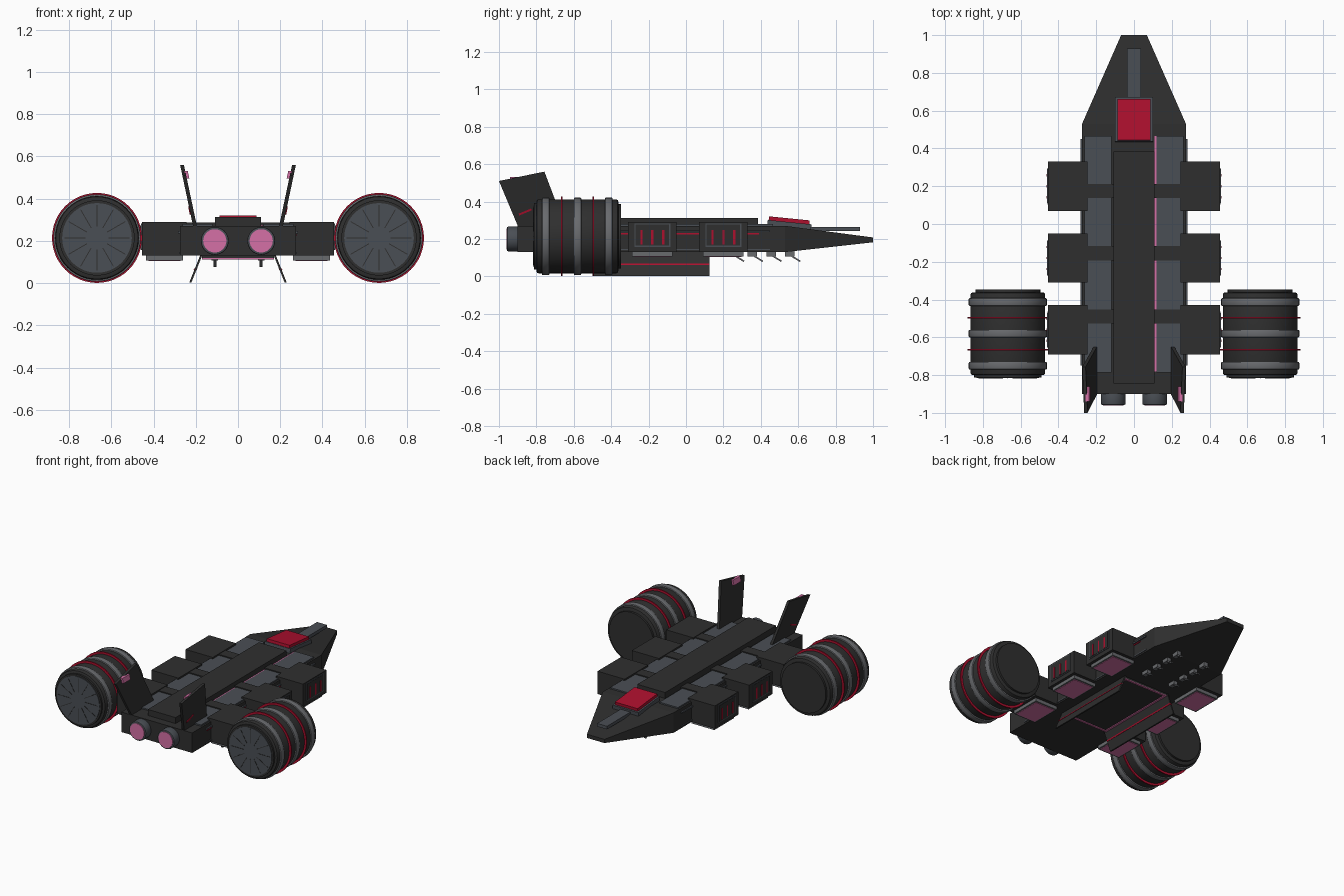
import bpy, bmesh, math
from mathutils import Matrix, Vector

if "Cube" in bpy.data.objects:
    bpy.data.objects.remove(bpy.data.objects["Cube"], do_unlink=True)


def material(name, r, g, b):
    m = bpy.data.materials.new(name)
    m.use_nodes = True
    m.diffuse_color = (r, g, b, 1)
    m.node_tree.nodes["Principled BSDF"].inputs["Base Color"].default_value = (r, g, b, 1)
    return m


DARK = material("charcoal", .028, .028, .028)
GREY = material("slate grey", .068, .077, .09)
STEEL = material("steel grey", .14, .145, .155)
RED = material("crimson", .42, .005, .027)
PINK = material("pink glow", .66, .16, .38)


def finish(name, bm, mat, smooth=False):
    bmesh.ops.recalc_face_normals(bm, faces=bm.faces)
    mesh = bpy.data.meshes.new(name)
    bm.to_mesh(mesh)
    bm.free()
    mesh.materials.append(mat)
    ob = bpy.data.objects.new(name, mesh)
    bpy.context.collection.objects.link(ob)
    if smooth:
        bpy.ops.object.select_all(action='DESELECT')
        ob.select_set(True)
        bpy.context.view_layer.objects.active = ob
        bpy.ops.object.shade_smooth_by_angle(angle=math.radians(35))
    return ob


def box(name, x, y, z, mat, tilt=0, roll=0):
    """Box from (low, high) ranges, tilted about x and rolled about y."""
    bm = bmesh.new()
    size = [r[1] - r[0] for r in (x, y, z)]
    mid = Vector([(r[0] + r[1]) / 2 for r in (x, y, z)])
    turn = Matrix.Rotation(roll, 4, 'Y') @ Matrix.Rotation(tilt, 4, 'X')
    bmesh.ops.create_cube(bm, size=1, matrix=Matrix.Translation(mid) @ turn @ Matrix.Diagonal((*size, 1)))
    return finish(name, bm, mat)


def side_box(name, s, x, y, z, mat, **kw):
    return box(name, sorted((s * x[0], s * x[1])), y, z, mat, **kw)


def drum(name, x, z, r, y, mat, bevel=0, sides=48):
    """Cylinder lying along y."""
    bm = bmesh.new()
    m = Matrix.Translation((x, (y[0] + y[1]) / 2, z)) @ Matrix.Rotation(math.pi / 2, 4, 'X')
    bmesh.ops.create_cone(bm, cap_ends=True, segments=sides, radius1=r, radius2=r, depth=y[1] - y[0], matrix=m)
    if bevel:
        rims = [e for e in bm.edges if any(len(f.verts) > 4 for f in e.link_faces)]
        bmesh.ops.bevel(bm, geom=rims, offset=bevel, segments=2, affect='EDGES', profile=.5)
    return finish(name, bm, mat, True)


def loft(name, a, b, mat):
    """Solid between two matching outlines."""
    bm = bmesh.new()
    va, vb = [[bm.verts.new(p) for p in ring] for ring in (a, b)]
    bm.faces.new(va)
    bm.faces.new(vb)
    for i in range(len(va)):
        j = (i + 1) % len(va)
        bm.faces.new((va[i], va[j], vb[j], vb[i]))
    return finish(name, bm, mat)


def section(w, y, z0, z1):
    return [(-w, y, z0), (w, y, z0), (w, y, z1), (-w, y, z1)]


# Hull, nose and spine
box("hull", (-.275, .275), (-.9, .53), (.13, .27), DARK)
loft("nose", section(.275, .53, .13, .27), section(.068, 1, .182, .208), DARK)
box("spine", (-.108, .108), (-.845, .385), (.26, .312), DARK)
box("nose_rail", (-.038, .038), (.6, .93), (.243, .265), GREY)

# Canopy
box("canopy_frame", (-.1, .1), (.435, .67), (.255, .29), GREY, tilt=-.1)
box("canopy", (-.088, .088), (.442, .66), (.278, .31), RED, tilt=-.1)

# Glowing edge strips beside the deck
box("deck_glow_strip", (.108, .119), (-.78, .465), (.265, .275), PINK)
box("hull_red_strip", (.272, .28), (-.74, .39), (.225, .231), RED)

# Belly panel with glowing frame
box("belly_panel", (-.17, .17), (-.48, .12), (.118, .135), DARK)
for y in (-.48, .105):
    box("belly_frame_end", (-.17, .17), (y, y + .015), (.113, .12), PINK)

POD_Y = (.2, -.18, -.56)
for s in (-1, 1):
    # Deck panels with cross bands
    side_box("deck_panel", s, (.12, .263), (-.785, .465), (.265, .279), GREY)
    for y in (.175, -.155, -.49):
        side_box("deck_band", s, (.108, .278), (y - .038, y + .038), (.262, .286), DARK)
    side_box("side_rail", s, (.27, .284), (-.75, .45), (.236, .246), GREY)
    side_box("lower_rail", s, (.27, .28), (-.75, .45), (.14, .147), GREY)
    side_box("belly_frame_side", s, (.155, .17), (-.48, .12), (.113, .12), PINK)

    # Side pods with slotted vents and glowing trays
    for y in POD_Y:
        side_box("pod", s, (.245, .455), (y - .13, y + .13), (.13, .29), DARK)
        side_box("vent_frame", s, (.45, .459), (y - .096, y + .096), (.158, .282), GREY)
        side_box("vent_panel", s, (.45, .461), (y - .09, y + .09), (.164, .276), DARK)
        for k in (-1, 0, 1):
            side_box("vent_slot", s, (.45, .463), (y + k * .058 - .006, y + k * .058 + .006), (.17, .248), RED)
        side_box("pod_tray", s, (.26, .435), (y - .108, y + .108), (.107, .132), STEEL)
        side_box("tray_glow", s, (.272, .423), (y - .096, y + .096), (.104, .109), PINK)

    # Large side engines
    cx, cz = s * .668, .214
    drum("engine_body", cx, cz, .198, (-.8, -.362), DARK, bevel=.012)
    drum("engine_back_cap", cx, cz, .172, (-.37, -.348), DARK)
    drum("engine_front_cap", cx, cz, .178, (-.812, -.79), DARK)
    drum("engine_fan", cx, cz, .165, (-.816, -.8), GREY)
    for y in (-.75, -.58, -.413):
        drum("engine_ring", cx, cz, .207, (y - .02, y + .02), STEEL, bevel=.005)
    for y in (-.665, -.497):
        drum("engine_red_ring", cx, cz, .213, (y - .004, y + .004), RED)
    bm = bmesh.new()
    for i in range(12):
        m = (Matrix.Translation((cx, -.816, cz)) @ Matrix.Rotation(i * math.pi / 6, 4, 'Y')
             @ Matrix.Translation((.105, 0, 0)) @ Matrix.Diagonal((.1, .003, .004, 1)))
        bmesh.ops.create_cube(bm, size=1, matrix=m)
    finish("fan_spokes", bm, DARK)

    # Twin exhaust nozzles
    drum("nozzle", s * .11, .2, .066, (-.957, -.88), GREY, bevel=.006, sides=32)
    drum("nozzle_glow", s * .11, .2, .055, (-.961, -.95), PINK, sides=32)

    # Leaning tail fins
    def lean(z, off):
        return s * (.182 + (z - .21) * .212 + off)

    def fin_plate(name, outline, inner, outer, mat):
        loft(name, *[[(lean(z, off), y, z) for y, z in outline] for off in (inner, outer)], mat)

    fin_plate("tail_fin", [(-.87, .2), (-1, .51), (-.757, .56), (-.64, .25)], 0, .018, DARK)
    fin_plate("fin_stripe", [(-.895, .335), (-.892, .325), (-.825, .353), (-.828, .363)], .016, .022, RED)
    fin_plate("fin_light", [(-.94, .495), (-.94, .53), (-.86, .53), (-.86, .495)], -.012, .006, PINK)

    # Splayed belly skids
    def skid(name, y, z0, z1, inner, outer, mat):
        def ring(yy):
            return [(s * (.232 - z * .4 + off), yy, z)
                    for z, off in ((z0, inner), (z1, inner), (z1, outer), (z0, outer))]
        loft(name, ring(y[0]), ring(y[1]), mat)

    skid("belly_skid", (-.5, .125), .002, .135, -.01, 0, DARK)
    skid("skid_stripe", (-.5, .125), .062, .07, -.012, .003, RED)

    # Slanted prongs under the nose
    for y in (.3, .4, .5, .6):
        side_box("prong", s, (.103, .117), (y - .045, y + .015), (.092, .1), STEEL, tilt=-.55)
        side_box("prong_base", s, (.095, .125), (y - .07, y - .02), (.106, .145), STEEL)
